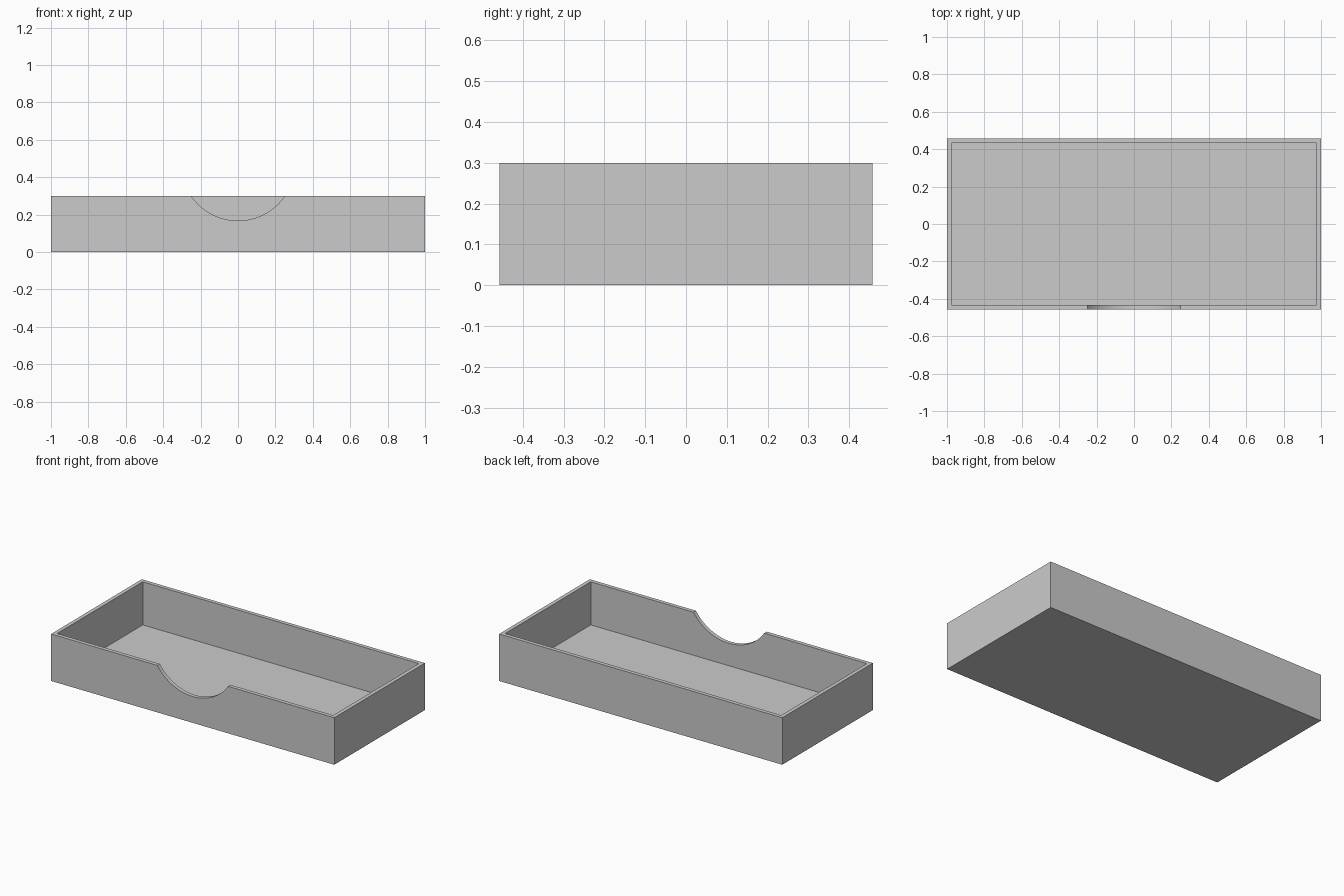
import bpy
import math

if "Cube" in bpy.data.objects:
    bpy.data.objects.remove(bpy.data.objects["Cube"])

LENGTH, DEPTH, HEIGHT, WALL = 2.0, 0.914, 0.30, 0.025
NOTCH_HALF, NOTCH_BOTTOM = 0.25, 0.168

# Single grey finish
grey = bpy.data.materials.new("light_grey")
grey.diffuse_color = (0.6, 0.6, 0.6, 1.0)
grey.use_nodes = True
grey.node_tree.nodes["Principled BSDF"].inputs["Base Color"].default_value = grey.diffuse_color


def block(name, size, z_bottom):
    bpy.ops.mesh.primitive_cube_add(size=1, location=(0, 0, z_bottom + size[2] / 2))
    obj = bpy.context.object
    obj.name = name
    obj.scale = size
    bpy.ops.object.transform_apply(location=True, rotation=True, scale=True)
    obj.data.materials.append(grey)
    return obj


def cut(target, cutter):
    mod = target.modifiers.new("cut_" + cutter.name, 'BOOLEAN')
    mod.operation = 'DIFFERENCE'
    mod.solver = 'EXACT'
    mod.object = cutter
    bpy.context.view_layer.objects.active = target
    bpy.ops.object.modifier_apply(modifier=mod.name)
    bpy.data.objects.remove(cutter, do_unlink=True)


# Tray body
tray = block("tray", (LENGTH, DEPTH, HEIGHT), 0)

# Hollow interior, open at the top
cut(tray, block("interior", (LENGTH - 2 * WALL, DEPTH - 2 * WALL, HEIGHT), WALL))

# Curved finger notch through the front wall
sag = HEIGHT - NOTCH_BOTTOM
radius = (NOTCH_HALF ** 2 + sag ** 2) / (2 * sag)
bpy.ops.mesh.primitive_cylinder_add(
    vertices=96, radius=radius, depth=0.2,
    location=(0, -DEPTH / 2, NOTCH_BOTTOM + radius),
    rotation=(math.pi / 2, 0, 0))
notch = bpy.context.object
notch.name = "notch"
notch.data.materials.append(grey)
cut(tray, notch)

# Smooth the notch, keep the box edges crisp
bpy.ops.object.select_all(action='DESELECT')
tray.select_set(True)
bpy.context.view_layer.objects.active = tray
bpy.ops.object.shade_smooth_by_angle(angle=math.radians(30))
